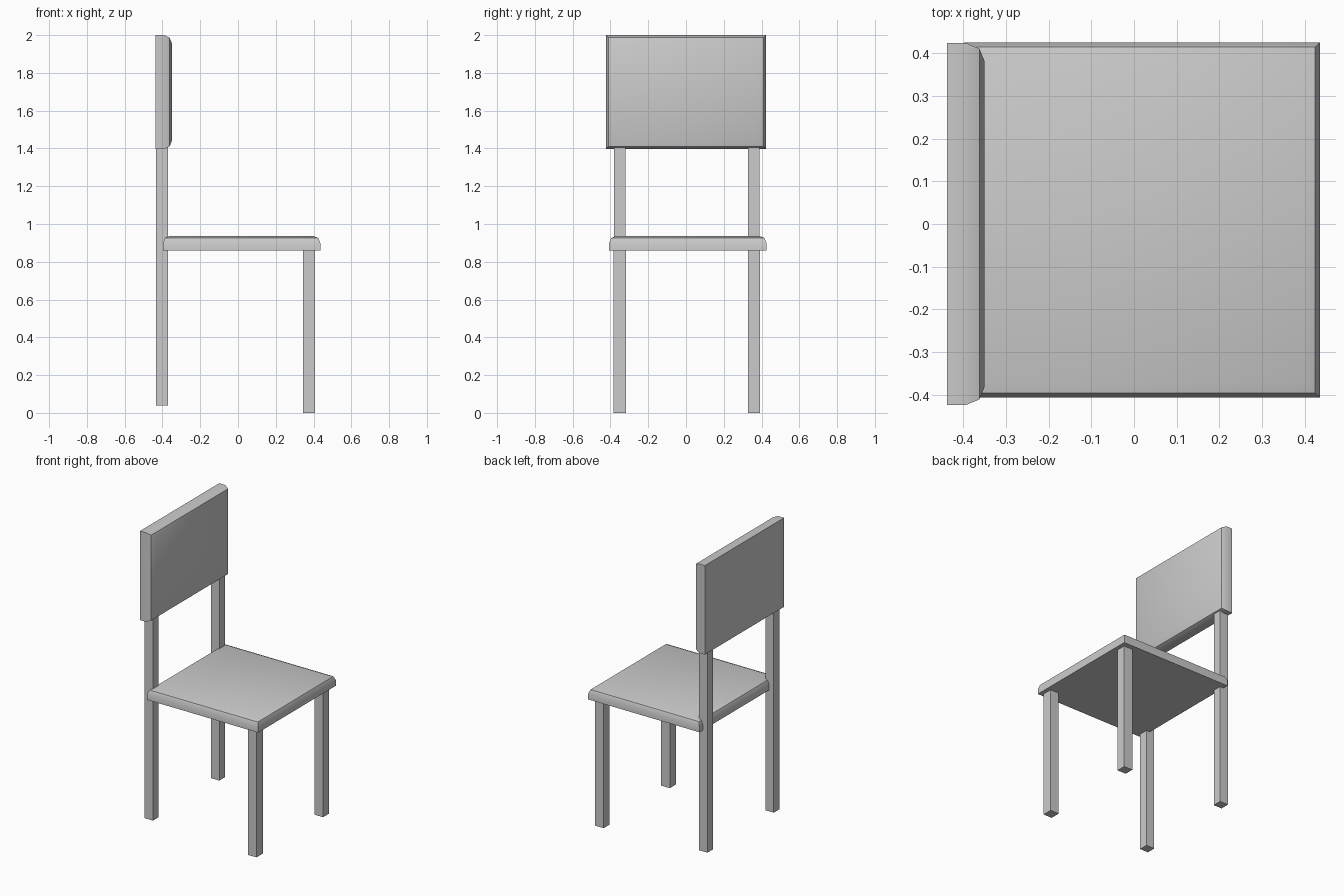
import bpy, bmesh
from mathutils import Vector

if "Cube" in bpy.data.objects:
    bpy.data.objects.remove(bpy.data.objects["Cube"])


def box(name, lo, hi, bevel=0.0, face_axis=None):
    """Box between two corners; optionally round the rim of its +axis face."""
    lo, hi = Vector(lo), Vector(hi)
    bm = bmesh.new()
    bmesh.ops.create_cube(bm, size=1)
    for v in bm.verts:
        v.co = (lo + hi) / 2 + v.co * (hi - lo)
    if bevel:
        bm.normal_update()
        axis = Vector(face_axis)
        face = max(bm.faces, key=lambda f: f.normal.dot(axis))
        bmesh.ops.bevel(bm, geom=list(face.edges), offset=bevel,
                        segments=2, profile=0.5, affect='EDGES')
    mesh = bpy.data.meshes.new(name)
    bm.to_mesh(mesh)
    bm.free()
    obj = bpy.data.objects.new(name, mesh)
    bpy.context.collection.objects.link(obj)
    if bevel:
        bpy.ops.object.select_all(action='DESELECT')
        bpy.context.view_layer.objects.active = obj
        obj.select_set(True)
        bpy.ops.object.shade_smooth_by_angle(angle=0.6)
    return obj


# Seat with rounded top rim
box("seat", (-0.398, -0.407, 0.861), (0.436, 0.426, 0.937), 0.038, (0, 0, 1))

# Backrest with rounded front rim
box("backrest", (-0.438, -0.424, 1.397), (-0.35, 0.424, 2.0), 0.043, (1, 0, 0))

# Legs: the rear pair carries on upward to hold the backrest
for side, front_y, rear_y in (("right", (-0.385, -0.317), (-0.382, -0.321)),
                              ("left", (0.328, 0.392), (0.328, 0.389))):
    box(f"front_leg_{side}", (0.343, front_y[0], 0.0), (0.408, front_y[1], 0.865))
    box(f"rear_leg_{side}", (-0.433, rear_y[0], 0.04), (-0.37, rear_y[1], 1.405))
